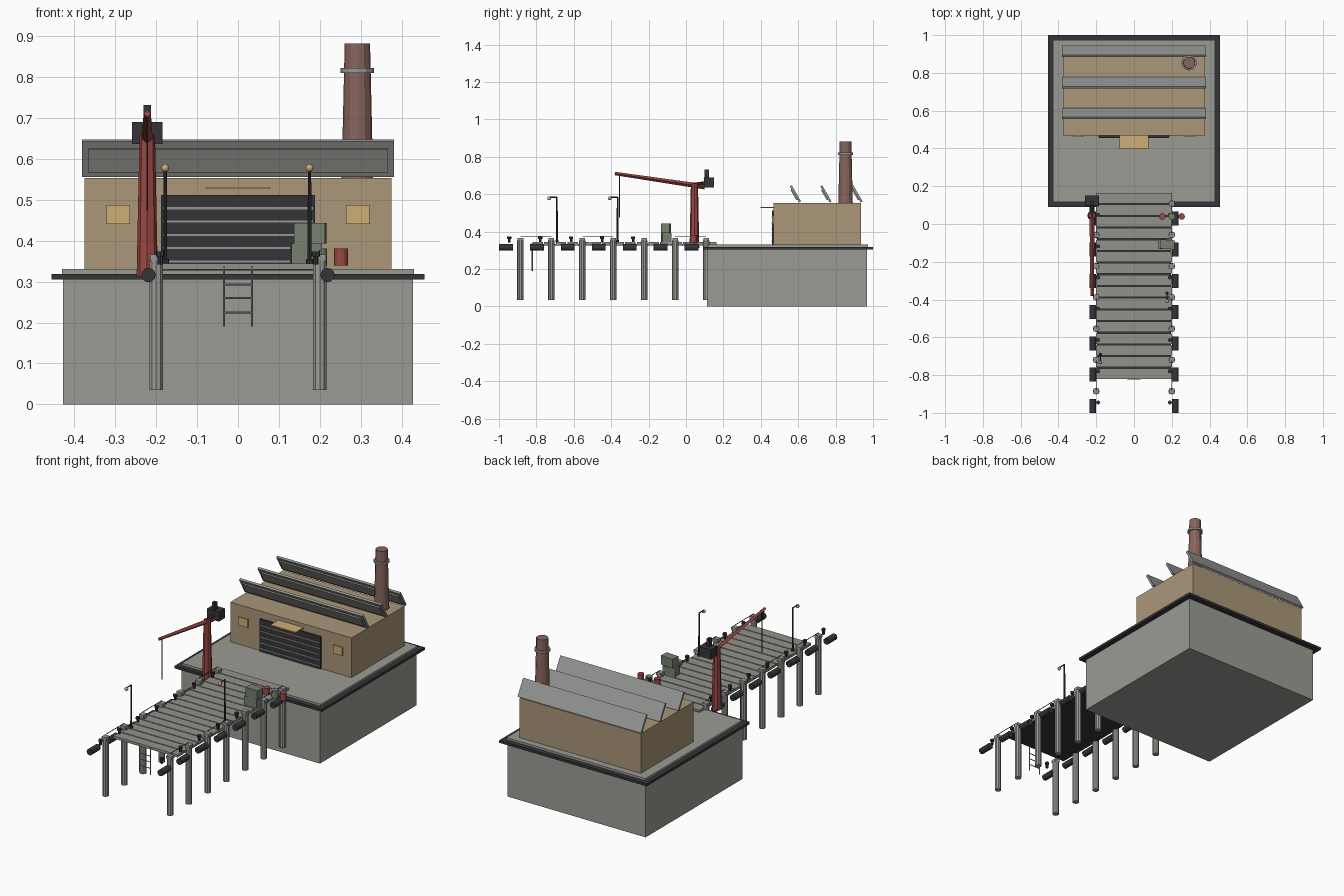
import bpy, bmesh, math
from mathutils import Vector

old = bpy.data.objects.get("Cube")
if old:
    bpy.data.objects.remove(old, do_unlink=True)


def material(name, r, g, b):
    m = bpy.data.materials.new(name)
    m.use_nodes = True
    m.diffuse_color = (r, g, b, 1)
    m.node_tree.nodes["Principled BSDF"].inputs["Base Color"].default_value = (r, g, b, 1)
    return m


CONCRETE = material("concrete", .33, .33, .30)
TAN = material("tan wall", .40, .31, .19)
DARK = material("dark rubber", .035, .036, .04)
STEEL = material("grey steel", .30, .31, .30)
WOOD = material("weathered plank", .29, .29, .265)
RED = material("crane red", .33, .065, .055)
BRICK = material("chimney brick", .25, .13, .11)
AMBER = material("amber light", .62, .42, .18)
GREEN = material("crate green", .19, .22, .16)


def finish(name, bm, mat):
    mesh = bpy.data.meshes.new(name)
    bm.to_mesh(mesh)
    bm.free()
    mesh.materials.append(mat)
    ob = bpy.data.objects.new(name, mesh)
    bpy.context.collection.objects.link(ob)
    return ob


def box(name, mat, x, y, z, turn=0, tilt=0):
    """Box from (min, max) ranges, optionally turned about its centre."""
    bm = bmesh.new()
    bmesh.ops.create_cube(bm, size=1)
    bmesh.ops.scale(bm, verts=bm.verts, vec=(x[1] - x[0], y[1] - y[0], z[1] - z[0]))
    ob = finish(name, bm, mat)
    ob.location = [(a + b) / 2 for a, b in (x, y, z)]
    ob.rotation_euler = (tilt, 0, turn)
    return ob


def rod(name, mat, start, end, r1, r2=None, sides=8):
    """Straight, possibly tapered, round bar between two points."""
    a, b = Vector(start), Vector(end)
    bm = bmesh.new()
    bmesh.ops.create_cone(bm, cap_ends=True, segments=sides, radius1=r1,
                          radius2=r1 if r2 is None else r2, depth=(b - a).length)
    ob = finish(name, bm, mat)
    ob.location = (a + b) / 2
    ob.rotation_euler = (b - a).to_track_quat('Z', 'Y').to_euler()
    return ob


def ball(name, mat, place, r):
    bm = bmesh.new()
    bmesh.ops.create_uvsphere(bm, u_segments=10, v_segments=6, radius=r)
    ob = finish(name, bm, mat)
    ob.location = place
    return ob


# Quay block with dark edge trim and paved top
box("quay_block", CONCRETE, (-.428, .428), (.113, .968), (0, .31))
box("quay_trim", DARK, (-.456, .456), (.09, 1), (.305, .319))
box("quay_paving", CONCRETE, (-.43, .43), (.117, .973), (.31, .331))

# Warehouse
box("warehouse_walls", TAN, (-.375, .375), (.468, .935), (.325, .553))
box("shutter_door", DARK, (-.188, .188), (.459, .47), (.331, .512))
for i in range(5):
    z = .347 + i * .0325
    box("shutter_slat", STEEL, (-.184, .184), (.456, .462), (z, z + .005))
box("door_canopy", AMBER, (-.078, .078), (.398, .47), (.526, .532))
for side in (-1, 1):
    c = side * .293
    box("side_window", AMBER, (c - .029, c + .029), (.461, .47), (.441, .487))

# Sloping roof lights
for y in (.585, .748, .914):
    slope = math.radians(30)
    box("roof_light", STEEL, (-.382, .382), (y - .006, y + .006), (.552, .652), tilt=slope)
    box("roof_light_pane", CONCRETE, (-.367, .367), (y - .011, y - .003),
        (.565, .629), tilt=slope)

# Chimney
rod("chimney", BRICK, (.292, .853, .54), (.292, .853, .882), .039, .031, 12)
rod("chimney_collar", STEEL, (.292, .853, .81), (.292, .853, .822), .041, sides=12)

# Pier deck
box("deck_bearer", DARK, (-.195, .195), (-.815, .165), (.327, .334))
count, start, step = 16, -.82, .99 / 16
for i in range(count):
    y = start + i * step
    box("deck_plank", WOOD, (-.2, .2), (y, y + step - .006), (.33, .344))

# Piles, bollards and fenders repeat along both sides
pitch = .1655
for side in (-1, 1):
    x = side * .2
    for i in range(7):
        y = -.885 + i * pitch
        rod("pile", CONCRETE, (x, y, .035), (x, y, .352), .0175, sides=10)
        box("pile_cap", STEEL, (x - .015, x + .015), (y - .015, y + .015), (.35, .366))
        b = -.945 + i * pitch
        rod("bollard", DARK, (side * .19, b, .342), (side * .19, b, .366), .007)
        rod("bollard_head", DARK, (side * .19, b, .362), (side * .19, b, .374), .011)
        f = -.963 + i * pitch
        rod("fender", DARK, (side * .219, f - .037, .316), (side * .219, f + .037, .316),
            .0175, sides=12)
    for i in (0, 2, 5):
        y = -.885 + i * pitch
        rod("mooring_line", DARK, (x, y, .376), (x, y + pitch, .376), .002, sides=6)

# Boarding ladder on the pier end
for x in (-.034, .034):
    rod("ladder_rail", STEEL, (x, -.822, .19), (x, -.822, .338), .003, sides=6)
for z in (.225, .26, .293):
    rod("ladder_rung", STEEL, (-.034, -.822, z), (.034, -.822, z), .0025, sides=6)

# Lamps
for x, y in ((-.178, -.69), (.175, -.366)):
    rod("lamp_foot", DARK, (x, y, .342), (x, y, .355), .009)
    rod("lamp_post", DARK, (x, y, .342), (x, y, .586), .005, .004)
    rod("lamp_arm", DARK, (x, y, .584), (x, y - .042, .584), .003)
    ball("lamp_globe", AMBER, (x, y - .042, .578), .01)

# Crane
cx, cy = -.222, .045
rod("crane_mast", RED, (cx, cy, .312), (cx, cy, .658), .026, .019, 8)
rod("crane_boom", RED, (cx, .1, .64), (cx, -.38, .711), .014, .009, 4)
rod("crane_tail", DARK, (cx, cy, .652), (cx, .12, .662), .01)
box("counterweight", DARK, (cx - .037, cx + .037), (.095, .15), (.637, .69))
box("winch_box", DARK, (cx - .009, cx + .009), (.098, .122), (.685, .732))
rod("hoist_cable", DARK, (cx, -.355, .475), (cx, -.355, .705), .0022, sides=6)

# Cargo
box("lower_crate", GREEN, (.129, .203), (-.13, -.08), (.344, .393), turn=.08)
box("upper_crate", GREEN, (.139, .215), (-.132, -.084), (.393, .443), turn=-.08)
for x, mat in ((.15, RED), (.2, GREEN), (.252, RED)):
    rod("barrel", mat, (x, .04, .339), (x, .04, .381), .0175, sides=12)
